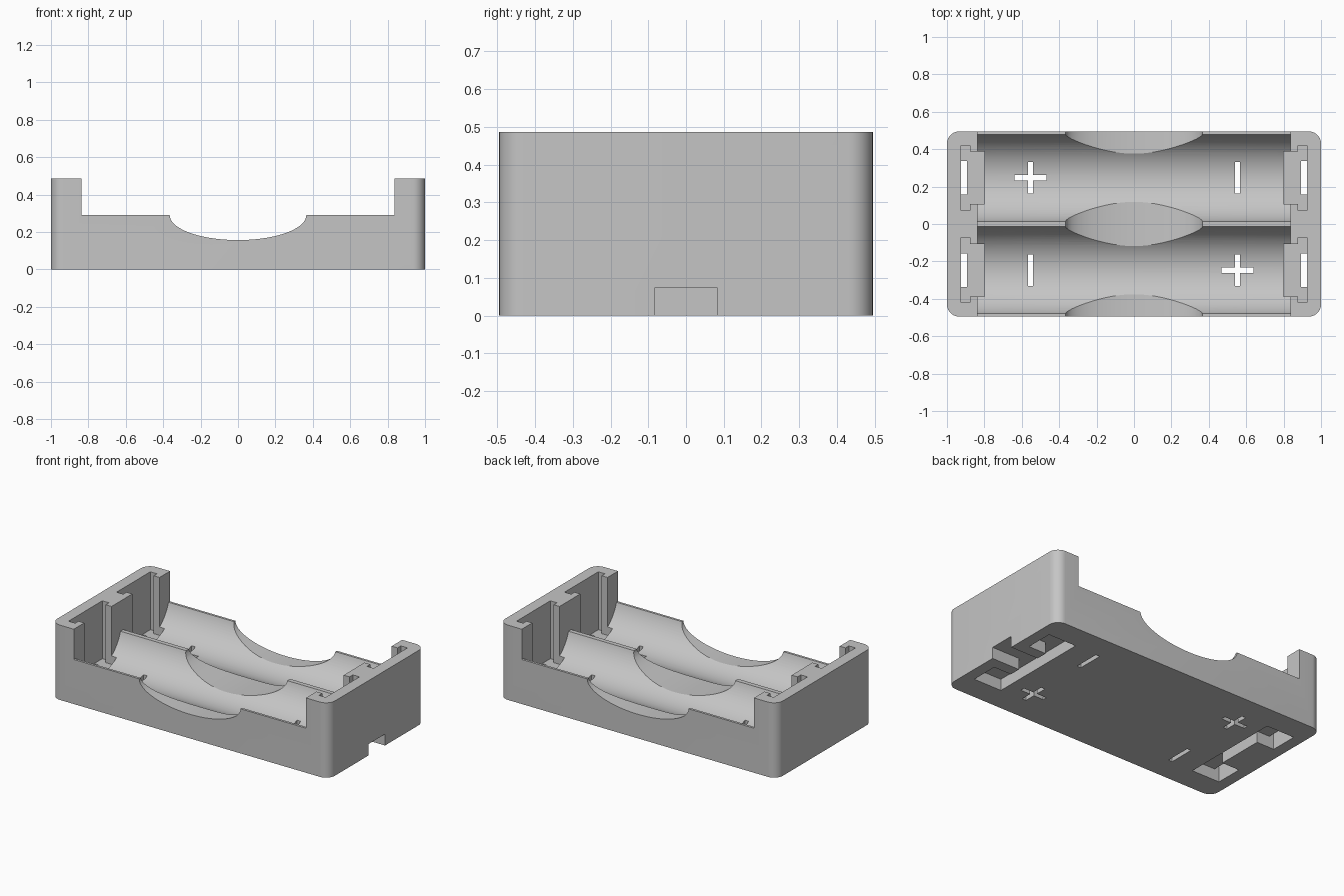
import bpy, bmesh, math

old = bpy.data.objects.get("Cube")
if old:
    bpy.data.objects.remove(old, do_unlink=True)

HEIGHT, RIM = 0.487, 0.29      # end wall top, side wall top
HALF_Y, INNER_X = 0.495, 0.836
CELL_Y, SIGN_X = 0.247, 0.553
CHANNEL = 0.074                # depth of the wiring channel underneath

grey = bpy.data.materials.new("plain_grey")
grey.use_nodes = True
colour = (0.56, 0.56, 0.56, 1)
grey.diffuse_color = colour
grey.node_tree.nodes["Principled BSDF"].inputs["Base Color"].default_value = colour


def add_object(name, bm):
    mesh = bpy.data.meshes.new(name)
    bmesh.ops.recalc_face_normals(bm, faces=bm.faces)
    bm.to_mesh(mesh)
    bm.free()
    mesh.materials.append(grey)
    obj = bpy.data.objects.new(name, mesh)
    bpy.context.collection.objects.link(obj)
    return obj


def extrude_profile(name, points, direction):
    """Close a ring of points and extrude it along a direction."""
    bm = bmesh.new()
    face = bm.faces.new([bm.verts.new(p) for p in points])
    out = bmesh.ops.extrude_face_region(bm, geom=[face])
    verts = [v for v in out["geom"] if isinstance(v, bmesh.types.BMVert)]
    bmesh.ops.translate(bm, verts=verts, vec=direction)
    return add_object(name, bm)


cutters = []


def cut_box(name, x, y, z):
    """Box cutter from three (low, high) ranges."""
    x, y = sorted(x), sorted(y)
    ring = [(x[0], y[0], z[0]), (x[1], y[0], z[0]), (x[1], y[1], z[0]), (x[0], y[1], z[0])]
    cutters.append(extrude_profile(name, ring, (0, 0, z[1] - z[0])))


def ellipse(a, b, count):
    return [(a * math.cos(2 * math.pi * i / count), b * math.sin(2 * math.pi * i / count))
            for i in range(count)]


# Body: block with rounded upright corners
radius = 0.065
outline = []
for k, (sx, sy) in enumerate([(1, 1), (-1, 1), (-1, -1), (1, -1)]):
    for i in range(11):
        a = math.pi / 2 * (k + i / 10)
        outline.append((sx * (1 - radius) + radius * math.cos(a),
                        sy * (HALF_Y - radius) + radius * math.sin(a), 0))
body = extrude_profile("battery_holder_body", outline, (0, 0, HEIGHT))

# Lowered side walls between the end walls
cut_box("side_wall_cutter", (-INNER_X, INNER_X), (-1, 1), (RIM, 1))

# Oval finger scoop across the middle
scoop = [(x, -1, RIM + z) for x, z in ellipse(0.365, 0.133, 96)]
cutters.append(extrude_profile("finger_scoop_cutter", scoop, (0, 2, 0)))

for s in (-1, 1):
    y0 = s * CELL_Y
    # Round trough for each cell
    ring = [(-INNER_X, y0 + y, 0.364 + z) for y, z in ellipse(0.244, 0.244, 96)]
    cutters.append(extrude_profile("cell_trough_cutter", ring, (2 * INNER_X, 0, 0)))

    # Polarity marks cut through the floor
    for e in (-1, 1):
        x0 = e * SIGN_X
        cut_box("mark_cutter", (x0 - 0.014, x0 + 0.014), (y0 - 0.085, y0 + 0.085), (-0.1, 0.25))
        if e != s:
            cut_box("plus_bar_cutter", (x0 - 0.085, x0 + 0.085), (y0 - 0.014, y0 + 0.014), (-0.1, 0.25))

        # Contact slot in the end wall, opening into the trough
        cut_box("contact_slot_cutter", (e * 0.878, e * 0.926), (y0 - 0.174, y0 + 0.174), (0.11, 1))
        cut_box("contact_opening_cutter", (e * 0.8, e * 0.9), (y0 - 0.14, y0 + 0.14), (0.11, 1))
        # Contact tab slot down to the channel, and the channel arm
        cut_box("tab_slot_cutter", (e * 0.893, e * 0.926), (y0 - 0.09, y0 + 0.09), (0.03, 0.3))
        cut_box("channel_arm_cutter", (e * 0.74, e * 0.926), (y0 - 0.09, y0 + 0.09), (-0.1, CHANNEL))

# Crossbars of the wiring channels, and the wire exit on the left end
for e in (-1, 1):
    cut_box("channel_bar_cutter", (e * 0.725, e * 0.8), (-0.337, 0.337), (-0.1, CHANNEL))
cut_box("wire_exit_cutter", (0.77, 1.1), (-0.084, 0.084), (-0.1, CHANNEL))

# Apply every cut
for cutter in cutters:
    mod = body.modifiers.new(cutter.name, "BOOLEAN")
    mod.operation, mod.solver, mod.object = "DIFFERENCE", "EXACT", cutter
bpy.context.view_layer.update()
graph = bpy.context.evaluated_depsgraph_get()
result = bpy.data.meshes.new_from_object(body.evaluated_get(graph))
body.modifiers.clear()
body.data = result
for cutter in cutters:
    bpy.data.objects.remove(cutter, do_unlink=True)

# One colour all over, smooth curves with sharp edges kept
result.materials.clear()
result.materials.append(grey)
for polygon in result.polygons:
    polygon.material_index = 0
bpy.ops.object.select_all(action="DESELECT")
body.select_set(True)
bpy.context.view_layer.objects.active = body
bpy.ops.object.shade_smooth_by_angle(angle=math.radians(30))
